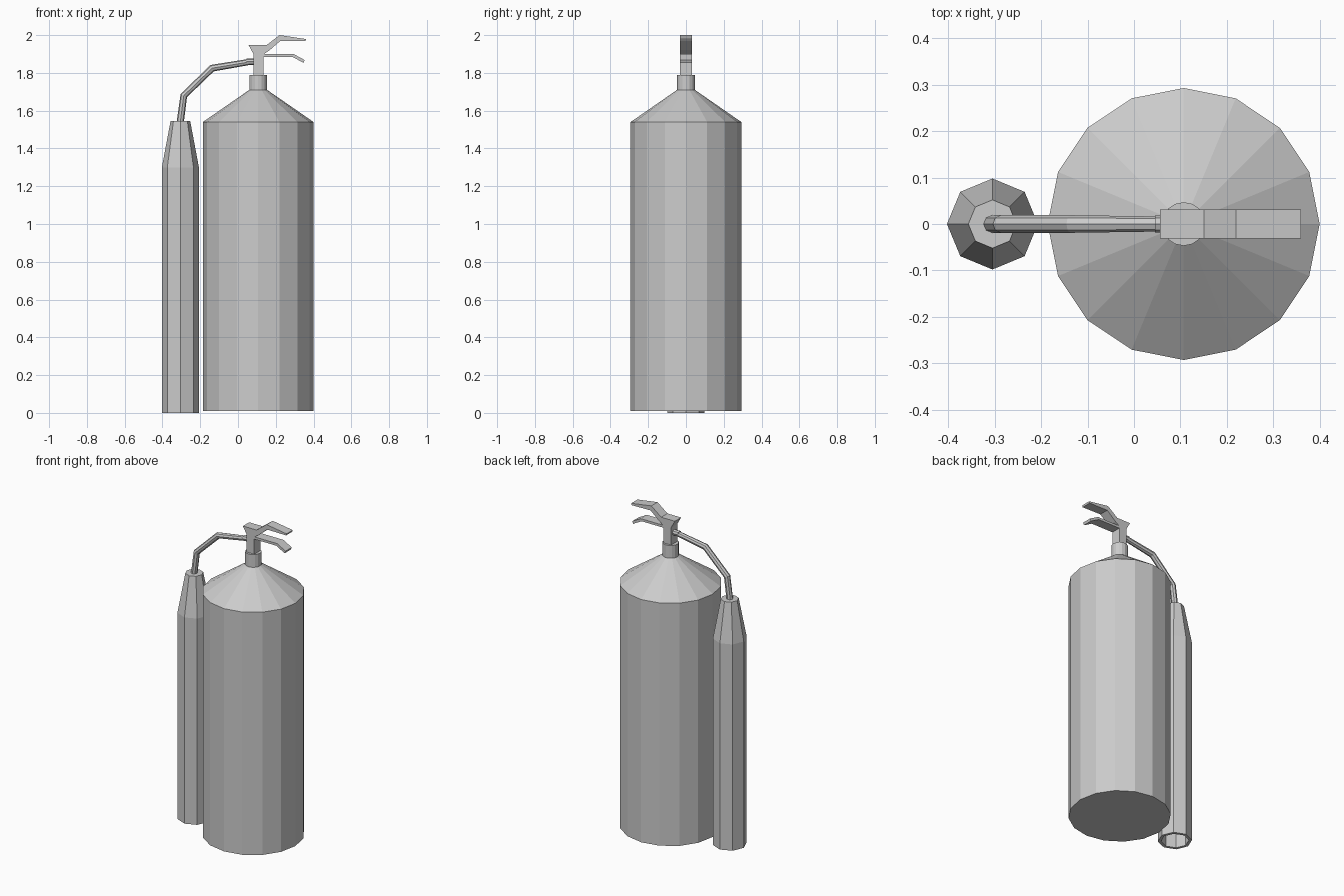
import bpy, bmesh
from math import cos, sin, pi

if "Cube" in bpy.data.objects:
    bpy.data.objects.remove(bpy.data.objects["Cube"])


def make_object(name, bm):
    bmesh.ops.recalc_face_normals(bm, faces=bm.faces)
    mesh = bpy.data.meshes.new(name)
    bm.to_mesh(mesh)
    bm.free()
    obj = bpy.data.objects.new(name, mesh)
    bpy.context.collection.objects.link(obj)
    return obj


def lathe(name, profile, x, sides):
    """Revolve (radius, z) points around a vertical axis, capping both ends."""
    bm = bmesh.new()
    angles = [2 * pi * i / sides for i in range(sides)]
    rings = [[bm.verts.new((x + r * cos(a), r * sin(a), z)) for a in angles]
             for r, z in profile]
    for low, high in zip(rings, rings[1:]):
        for i in range(sides):
            j = (i + 1) % sides
            bm.faces.new((low[i], low[j], high[j], high[i]))
    bm.faces.new(rings[0])
    bm.faces.new(rings[-1])
    return make_object(name, bm)


def extrude_profile(name, outline, half_width):
    """Extrude an (x, z) outline along y."""
    bm = bmesh.new()
    face = bm.faces.new([bm.verts.new((x, -half_width, z)) for x, z in outline])
    new = bmesh.ops.extrude_face_region(bm, geom=[face])["geom"]
    verts = [v for v in new if isinstance(v, bmesh.types.BMVert)]
    bmesh.ops.translate(bm, verts=verts, vec=(0, 2 * half_width, 0))
    return make_object(name, bm)


def tube(name, points, radius):
    """Eight-sided flat-shaded pipe along (x, z) points."""
    curve = bpy.data.curves.new(name, 'CURVE')
    curve.dimensions = '3D'
    curve.bevel_depth = radius
    curve.bevel_resolution = 2
    curve.use_fill_caps = True
    spline = curve.splines.new('POLY')
    spline.use_smooth = False
    spline.points.add(len(points) - 1)
    for p, (x, z, scale) in zip(spline.points, points):
        p.co = (x, 0, z, 1)
        p.radius = scale
    obj = bpy.data.objects.new(name, curve)
    bpy.context.collection.objects.link(obj)
    return obj


# Tank with conical shoulder
lathe("tank", [(0.293, 0.01), (0.293, 1.54), (0.047, 1.71)], 0.107, 16)
# Neck collar
lathe("neck", [(0.047, 1.70), (0.047, 1.79)], 0.107, 16)

# Discharge horn, open and hollow at the bottom
lathe("horn", [(0.08, 1.28), (0.08, 0.0), (0.098, 0.0),
               (0.098, 1.30), (0.052, 1.545)], -0.305, 8)

# Valve body with squeeze lever and carrying handle
extrude_profile("valve_handle", [
    (0.082, 1.785), (0.135, 1.785), (0.135, 1.885),
    (0.288, 1.885), (0.347, 1.853), (0.353, 1.868), (0.294, 1.90),
    (0.138, 1.90), (0.167, 1.92), (0.225, 1.97), (0.357, 1.968),
    (0.36, 1.979), (0.22, 2.0), (0.151, 1.947), (0.056, 1.947), (0.082, 1.90),
], 0.031)

# Hose from horn to valve
tube("hose", [(-0.307, 1.53, 1), (-0.287, 1.68, 1),
              (-0.137, 1.825, 1), (0.06, 1.858, 0.85)], 0.019)
# Hose fitting on the valve
tube("hose_fitting", [(0.045, 1.859, 1), (0.09, 1.859, 1)], 0.018)
